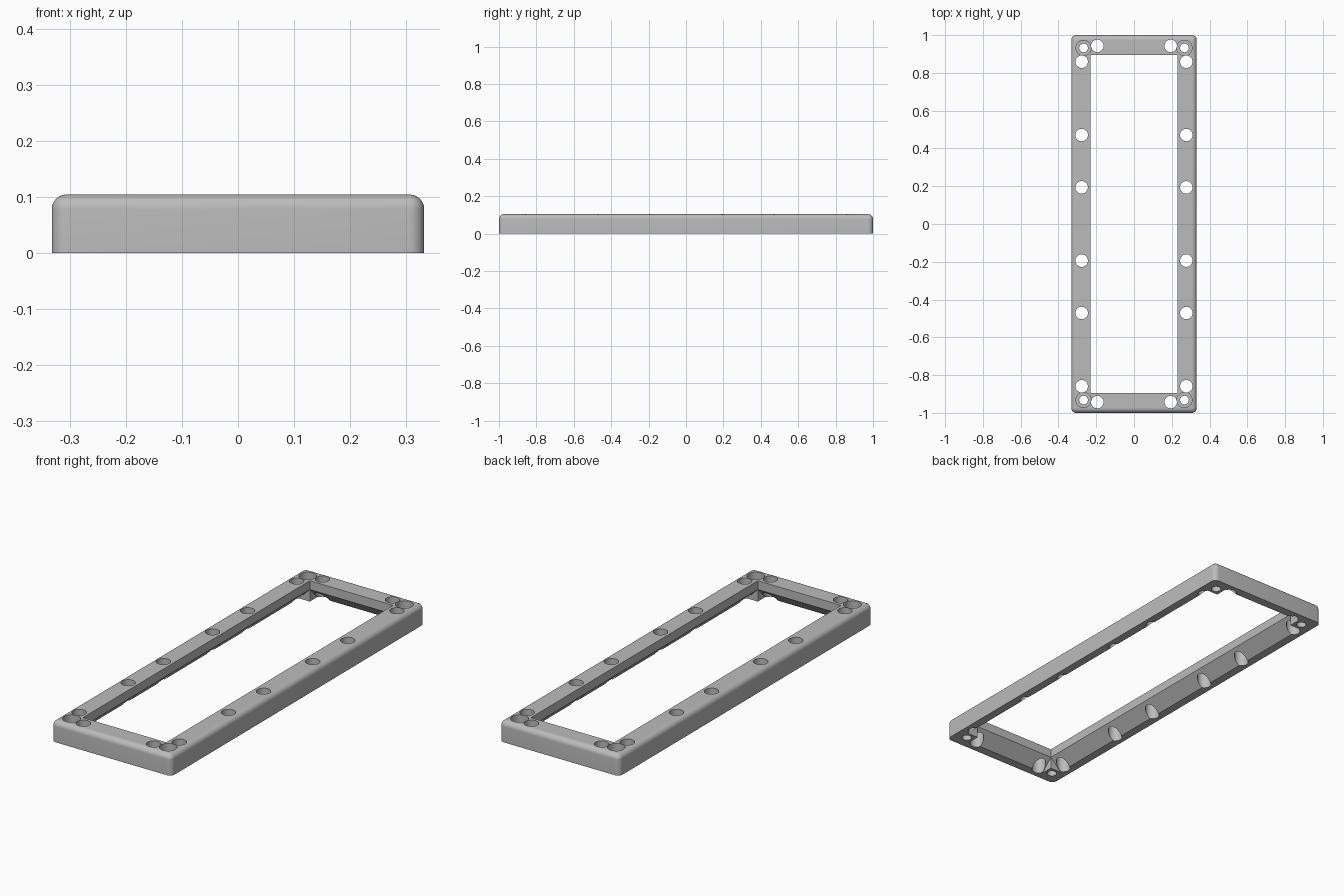
import bpy, bmesh
from mathutils import Matrix

if "Cube" in bpy.data.objects:
    bpy.data.objects.remove(bpy.data.objects["Cube"], do_unlink=True)

HALF_X, HALF_Y, HEIGHT, ROUND = 0.332, 1.0, 0.104, 0.026
OPEN_X, OPEN_Y = 0.23, 0.895          # half size of the central opening
CHAMFER = 0.06                        # underside chamfer around the opening

gray = bpy.data.materials.new("light gray plastic")
gray.use_nodes = True
color = (0.5, 0.5, 0.5, 1)
gray.diffuse_color = color
gray.node_tree.nodes["Principled BSDF"].inputs["Base Color"].default_value = color


def make_object(name, bm):
    bmesh.ops.recalc_face_normals(bm, faces=bm.faces)
    mesh = bpy.data.meshes.new(name)
    bm.to_mesh(mesh)
    bm.free()
    mesh.materials.append(gray)
    obj = bpy.data.objects.new(name, mesh)
    bpy.context.collection.objects.link(obj)
    return obj


def rounded_block():
    bm = bmesh.new()
    size = Matrix.Diagonal((2 * HALF_X, 2 * HALF_Y, HEIGHT, 1))
    bmesh.ops.create_cube(bm, size=1, matrix=Matrix.Translation((0, 0, HEIGHT / 2)) @ size)
    # round every edge except those lying on the bottom
    edges = [e for e in bm.edges if max(v.co.z for v in e.verts) > 0.01]
    bmesh.ops.bevel(bm, geom=edges, offset=ROUND, segments=8, profile=0.5, affect='EDGES')
    return make_object("frame", bm)


def channel_cutter(name, wall, length, along_y):
    """Opening with a flared underside, extruded along one axis."""
    flare = wall + CHAMFER + 0.05
    right = [(flare, -0.05), (wall, CHAMFER), (wall, 0.2)]
    profile = right + [(-a, z) for a, z in reversed(right)]
    bm = bmesh.new()
    verts = [bm.verts.new((a, -length, z) if along_y else (-length, a, z)) for a, z in profile]
    face = bm.faces.new(verts)
    made = bmesh.ops.extrude_face_region(bm, geom=[face])["geom"]
    move = (0, 2 * length, 0) if along_y else (2 * length, 0, 0)
    bmesh.ops.translate(bm, vec=move, verts=[g for g in made if isinstance(g, bmesh.types.BMVert)])
    return make_object(name, bm)


def hole_cutter(name, spots, radius, bottom):
    """Upright cylinders mirrored into all four quadrants."""
    bm = bmesh.new()
    for x, y in spots:
        for sx in (-1, 1):
            for sy in (-1, 1):
                bmesh.ops.create_cone(bm, cap_ends=True, segments=40, radius1=radius,
                                      radius2=radius, depth=0.2 - bottom,
                                      matrix=Matrix.Translation((sx * x, sy * y, (0.2 + bottom) / 2)))
    return make_object(name, bm)


def cut(target, cutter):
    cutter.hide_render = True
    mod = target.modifiers.new("cut", 'BOOLEAN')
    mod.operation, mod.solver, mod.object = 'DIFFERENCE', 'EXACT', cutter
    bpy.context.view_layer.objects.active = target
    bpy.ops.object.modifier_apply(modifier=mod.name)
    bpy.data.objects.remove(cutter, do_unlink=True)


frame = rounded_block()

# Central opening; the two channels leave square corner posts standing
cut(frame, channel_cutter("long_channel", OPEN_X, OPEN_Y, True))
cut(frame, channel_cutter("cross_channel", OPEN_Y + 0.0003, OPEN_X - 0.0003, False))

# Holes along the rails
rail_spots = [(0.277, 0.194), (0.277, 0.471), (0.277, 0.859), (0.194, 0.943)]
cut(frame, hole_cutter("rail_holes", rail_spots, 0.033, -0.1))

# Counterbored screw holes in the corner posts
corner = [(0.267, 0.932)]
cut(frame, hole_cutter("counterbores", corner, 0.0405, 0.05))
cut(frame, hole_cutter("screw_holes", corner, 0.023, -0.1))

bpy.ops.object.select_all(action='DESELECT')
frame.select_set(True)
bpy.context.view_layer.objects.active = frame
bpy.ops.object.shade_smooth_by_angle(angle=0.6)
